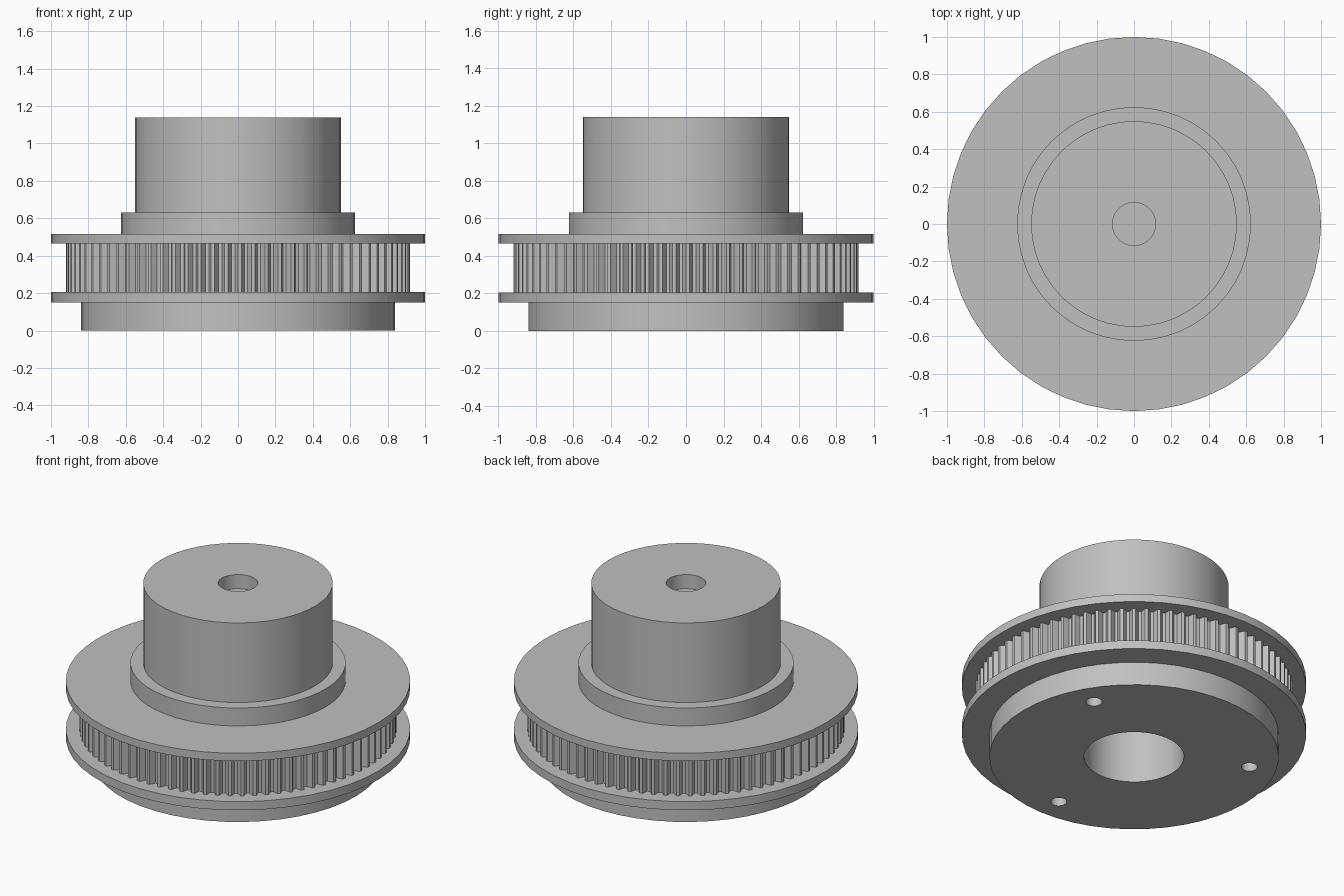
import bpy
import bmesh
from math import cos, sin, pi, radians

cube = bpy.data.objects.get("Cube")
if cube:
    bpy.data.objects.remove(cube, do_unlink=True)

GREY = (0.53, 0.53, 0.53, 1)
steel = bpy.data.materials.new("plain grey metal")
steel.use_nodes = True
steel.diffuse_color = GREY
steel.node_tree.nodes["Principled BSDF"].inputs["Base Color"].default_value = GREY

SIDES = 48
BORE = 0.29
TEETH = 80
TIP, ROOT = 0.92, 0.885


def lathe(name, profile, sides=SIDES):
    """Revolve a closed (radius, z) profile; a radius may be a function of the step."""
    bm = bmesh.new()
    rings = []
    for radius, z in profile:
        ring = []
        for i in range(sides):
            r = radius(i) if callable(radius) else radius
            a = 2 * pi * i / sides
            ring.append(bm.verts.new((r * cos(a), r * sin(a), z)))
        rings.append(ring)
    for k, low in enumerate(rings):
        high = rings[(k + 1) % len(rings)]
        for i in range(sides):
            j = (i + 1) % sides
            bm.faces.new((low[i], low[j], high[j], high[i]))
    # Merge points that lie on the axis
    bmesh.ops.remove_doubles(bm, verts=bm.verts, dist=1e-5)
    bmesh.ops.recalc_face_normals(bm, faces=bm.faces)
    mesh = bpy.data.meshes.new(name)
    bm.to_mesh(mesh)
    bm.free()
    mesh.materials.append(steel)
    obj = bpy.data.objects.new(name, mesh)
    bpy.context.collection.objects.link(obj)
    return obj


def activate(obj):
    bpy.ops.object.select_all(action='DESELECT')
    obj.select_set(True)
    bpy.context.view_layer.objects.active = obj


def ring_part(name, radius, bottom, top):
    return lathe(name, [(radius, bottom), (radius, top), (BORE, top), (BORE, bottom)])


def tooth_radius(i):
    """Flat tips and grooves joined by sloped flanks."""
    mid = (TIP + ROOT) / 2
    return (TIP, TIP, TIP, mid, ROOT, ROOT, ROOT, mid)[i % 8]


# Base boss, flanges and collar around the lower bore
base = ring_part("base_boss", 0.84, 0, 0.15)
parts = [
    base,
    ring_part("lower_flange", 1.0, 0.15, 0.205),
    ring_part("upper_flange", 1.0, 0.465, 0.515),
    ring_part("collar", 0.625, 0.515, 0.63),
]

# Toothed belt rim
parts.append(lathe("toothed_rim", [(tooth_radius, 0.205), (tooth_radius, 0.465),
                                   (BORE, 0.465), (BORE, 0.205)], TEETH * 8))

# Hub with a shallow blind hole on top and the bore ending inside
parts.append(lathe("hub", [(0, 0.8), (BORE, 0.8), (BORE, 0.63), (0.55, 0.63),
                           (0.55, 1.14), (0.115, 1.14), (0.115, 1.05), (0, 1.05)]))

# Three blind screw holes in the underside
for angle in (30, 150, 270):
    a = radians(angle)
    bpy.ops.mesh.primitive_cylinder_add(vertices=24, radius=0.047, depth=0.24,
                                        location=(0.68 * cos(a), 0.68 * sin(a), 0))
    cutter = bpy.context.object
    cutter.name = "screw_hole_cutter"
    cutter.hide_render = True
    cutter.data.materials.append(steel)
    activate(base)
    cut = base.modifiers.new("screw_hole", 'BOOLEAN')
    cut.operation = 'DIFFERENCE'
    cut.solver = 'EXACT'
    cut.object = cutter
    bpy.ops.object.modifier_apply(modifier=cut.name)
    bpy.data.objects.remove(cutter, do_unlink=True)

# Smooth round walls, crisp rims
for part in parts:
    activate(part)
    bpy.ops.object.shade_smooth_by_angle(angle=radians(25))
